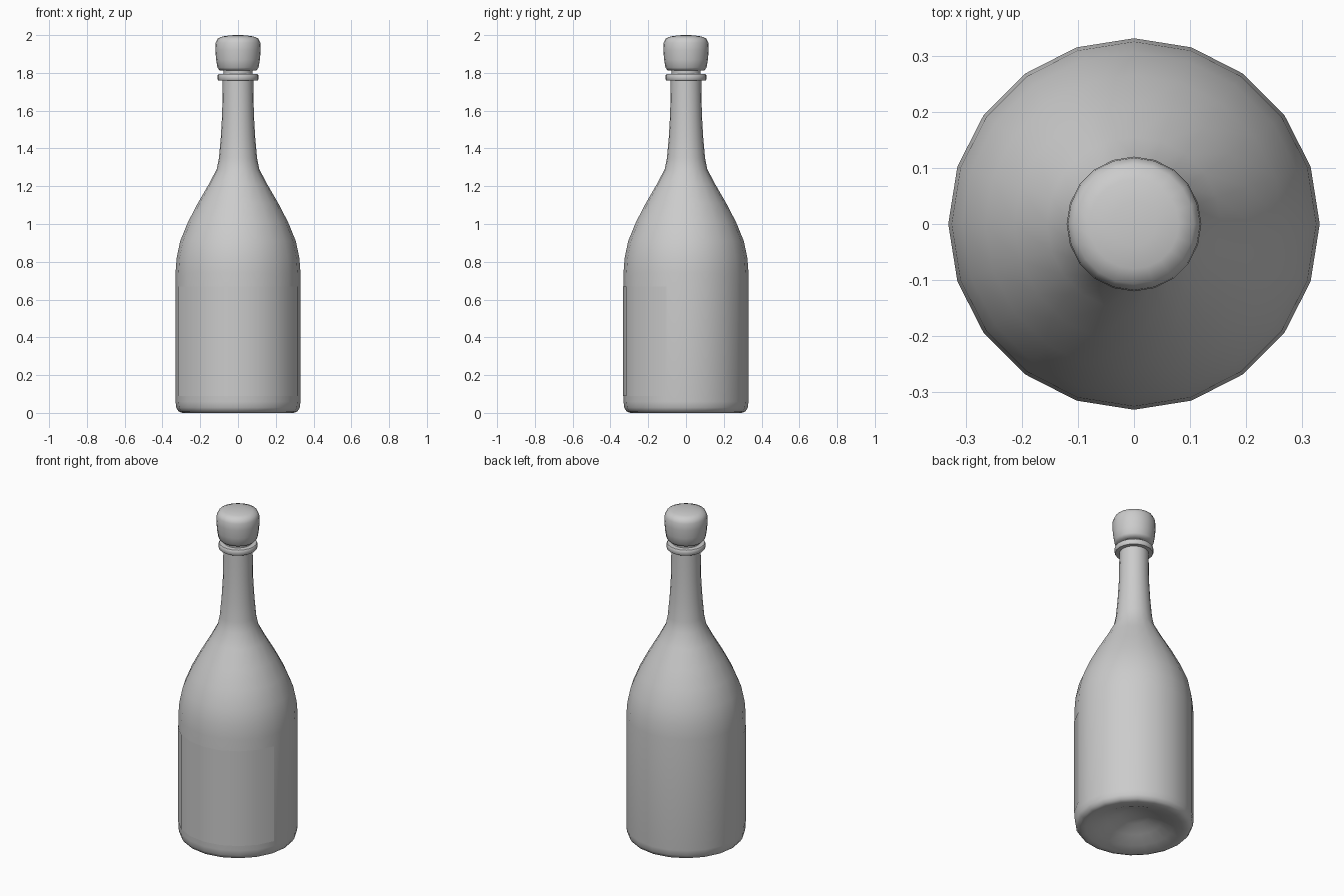
import bpy, bmesh
from math import sin, cos, radians

if "Cube" in bpy.data.objects:
    bpy.data.objects.remove(bpy.data.objects["Cube"])

SIDES = 20


def lathe(name, profile, start=0, segments=SIDES, angle=50):
    """Revolve an (r, z) profile around z in 18 degree steps."""
    bm = bmesh.new()
    full = segments == SIDES
    count = SIDES if full else segments + 1
    rings = []
    for r, z in profile:
        if r == 0:
            rings.append([bm.verts.new((0, 0, z))] * count)
            continue
        rings.append([bm.verts.new((r * cos(radians(start + 18 * i)),
                                    r * sin(radians(start + 18 * i)), z))
                      for i in range(count)])
    for a, b in zip(rings, rings[1:]):
        for i in range(segments):
            j = (i + 1) % count
            bm.faces.new(list(dict.fromkeys((a[i], a[j], b[j], b[i]))))
    if full:
        bmesh.ops.recalc_face_normals(bm, faces=bm.faces)
    mesh = bpy.data.meshes.new(name)
    bm.to_mesh(mesh)
    bm.free()
    obj = bpy.data.objects.new(name, mesh)
    bpy.context.collection.objects.link(obj)
    bpy.ops.object.select_all(action='DESELECT')
    obj.select_set(True)
    bpy.context.view_layer.objects.active = obj
    bpy.ops.object.shade_smooth_by_angle(angle=radians(angle))
    return obj


# Glass body with a hollow punt underneath, long shoulders and slim neck
lathe("bottle", [
    (0, 0.085), (0.08, 0.075), (0.15, 0.045), (0.22, 0.015), (0.27, 0.002),
    (0.295, 0), (0.315, 0.008), (0.327, 0.028), (0.331, 0.06),
    (0.331, 0.74), (0.325, 0.82), (0.306, 0.91), (0.265, 1.01),
    (0.213, 1.11), (0.155, 1.21), (0.113, 1.29), (0.101, 1.35),
    (0.091, 1.46), (0.084, 1.58), (0.082, 1.70), (0.081, 1.77), (0, 1.77)])

# Lip ring around the mouth
lathe("lip_ring", [
    (0.078, 1.76), (0.104, 1.76), (0.108, 1.765), (0.108, 1.788),
    (0.104, 1.793), (0.078, 1.795), (0.078, 1.76)], angle=40)

# Stopper: narrow shank swelling into a rounded cap
lathe("stopper", [
    (0, 1.77), (0.076, 1.77), (0.076, 1.812), (0.098, 1.814), (0.109, 1.828),
    (0.116, 1.87), (0.12, 1.92), (0.118, 1.96), (0.107, 1.983),
    (0.08, 1.993), (0.04, 1.999), (0, 2.0)])

# Paper label wrapped round the front
lathe("label", [(0.333, 0.09), (0.333, 0.67)], start=198, segments=8)
